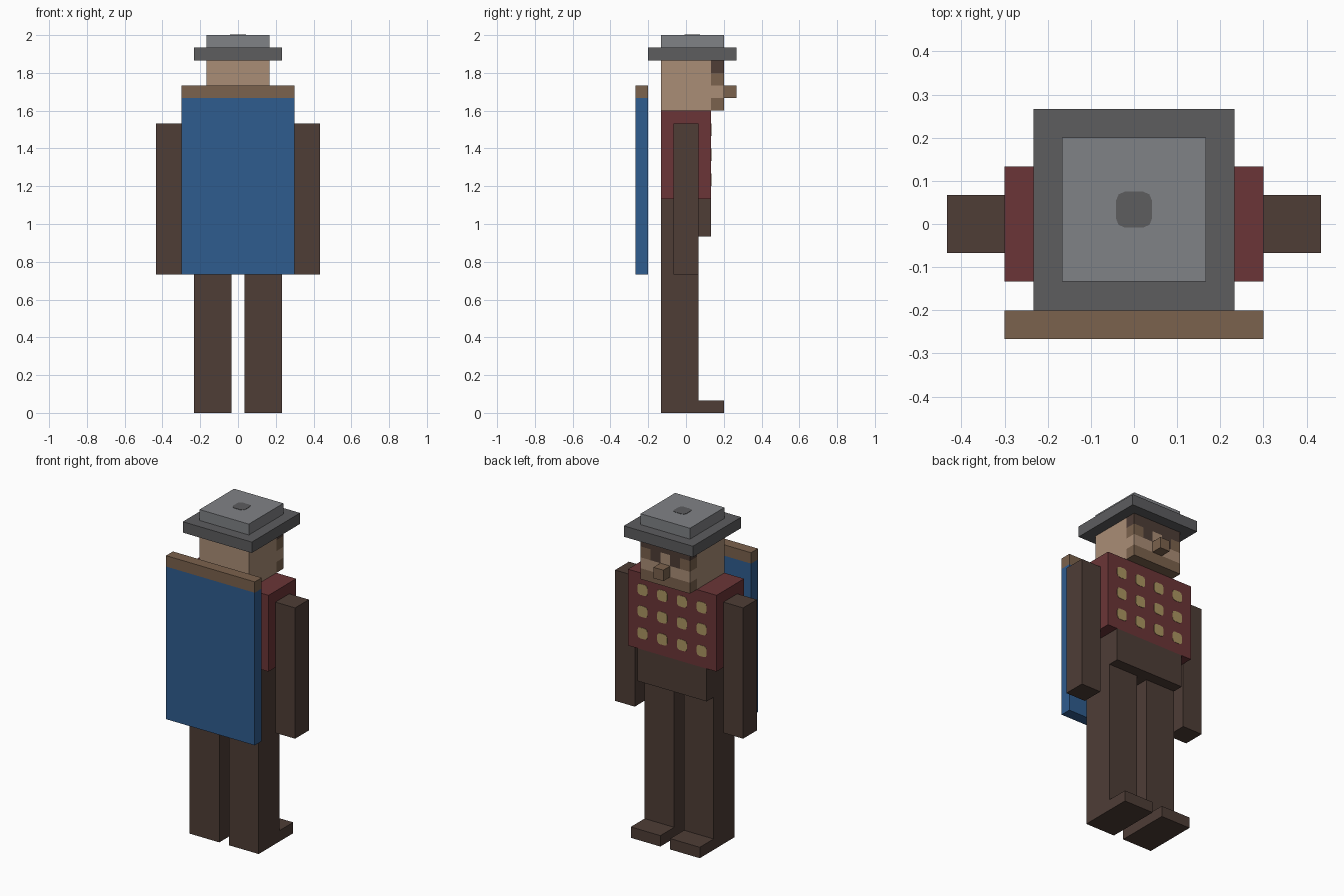
import bpy, bmesh
from mathutils import Vector

cube = bpy.data.objects.get("Cube")
if cube:
    bpy.data.objects.remove(cube)

U = 1 / 15  # one block


def material(name, rgb):
    lin = [((c / 255 + 0.055) / 1.055) ** 2.4 for c in rgb] + [1]
    m = bpy.data.materials.new(name)
    m.use_nodes = True
    m.diffuse_color = lin
    m.node_tree.nodes["Principled BSDF"].inputs["Base Color"].default_value = lin
    return m


skin = material("skin", (170, 141, 118))
brown = material("brown", (123, 98, 77))
dark = material("dark_brown", (78, 61, 54))
red = material("red", (107, 53, 55))
blue = material("blue", (47, 92, 143))
gold = material("gold", (172, 150, 97))
grey = material("light_grey", (128, 130, 134))
dark_grey = material("dark_grey", (93, 93, 95))


def finish(name, bm, mats):
    me = bpy.data.meshes.new(name)
    bm.to_mesh(me)
    bm.free()
    for m in mats:
        me.materials.append(m)
    ob = bpy.data.objects.new(name, me)
    bpy.context.collection.objects.link(ob)
    return ob


def block_mesh(x, y, z):
    """Cuboid between the given (low, high) block coordinates."""
    bm = bmesh.new()
    bmesh.ops.create_cube(bm, size=1)
    for v in bm.verts:
        v.co = Vector([(r[1] if c > 0 else r[0]) * U for c, r in zip(v.co, (x, y, z))])
    return bm


def block(name, x, y, z, mat):
    return finish(name, block_mesh(x, y, z), [mat])


def stud(name, x, y, z, size, axis, mat):
    """Thin plate with rounded corners, facing along the given axis."""
    size_vec = [size / 2] * 3
    size_vec[axis] = 0.03
    ranges = [(c - s, c + s) for c, s in zip((x, y, z), size_vec)]
    bm = block_mesh(*ranges)
    edges = [e for e in bm.edges
             if abs((e.verts[0].co - e.verts[1].co)[axis]) > 1e-5]
    bmesh.ops.bevel(bm, geom=edges, offset=size * U * 0.25, segments=2,
                    profile=0.5, affect='EDGES')
    return finish(name, bm, [mat])


# Torso
block("chest", (-4.5, 4.5), (-2, 2), (17, 24), red)
block("waist", (-3.5, 3.5), (-2, 2), (14, 17), dark)
for row in range(3):
    for col in range(4):
        stud("chest_stud", -3 + 2 * col, 2, 18.5 + 2 * row, 1, 1, gold)

# Limbs
for side, s in (("left", 1), ("right", -1)):
    def span(a, b):
        return tuple(sorted((a * s, b * s)))
    block(side + "_arm", span(4.5, 6.5), (-1, 1), (11, 23), dark)
    block(side + "_leg", span(0.5, 3.5), (-2, 1), (0, 14), dark)
    block(side + "_foot", span(0.5, 3.5), (1, 3), (0, 1), dark)

# Cape with its collar
block("cape", (-4.5, 4.5), (-4, -3), (11, 25), blue)
block("cape_collar", (-4.5, 4.5), (-4, -3), (25, 26), brown)

# Head, cut into cells so the face can be coloured by row and column
bm = block_mesh((-2.5, 2.5), (-2, 3), (24, 28))
cuts = [((c, 0, 0), (1, 0, 0)) for c in (-1.5, -0.5, 0.5, 1.5)]
cuts += [((0, 0, c), (0, 0, 1)) for c in (25, 26, 27)] + [((0, 2, 0), (0, 1, 0))]
for point, normal in cuts:
    bmesh.ops.bisect_plane(bm, geom=bm.verts[:] + bm.edges[:] + bm.faces[:],
                           plane_co=Vector(point) * U, plane_no=normal)
for f in bm.faces:
    c = f.calc_center_median() / U
    if c.y < 2:
        continue
    if c.z > 27:                      # fringe
        f.material_index = 2
    elif c.z > 26:                    # eyes and temples
        f.material_index = 2 if 0.6 < abs(c.x) < 1.4 else 1 if abs(c.x) > 1.6 else 0
    elif c.z < 25:                    # beard
        f.material_index = 1
finish("head", bm, [skin, brown, dark])
block("nose", (-0.5, 0.5), (3, 4), (25, 26), brown)

# Hat
block("hat_brim", (-3.5, 3.5), (-3, 4), (28, 29), dark_grey)
block("hat_crown", (-2.5, 2.5), (-2, 3), (29, 30), grey)
stud("hat_button", 0, 0.5, 30, 1.25, 2, dark_grey)
